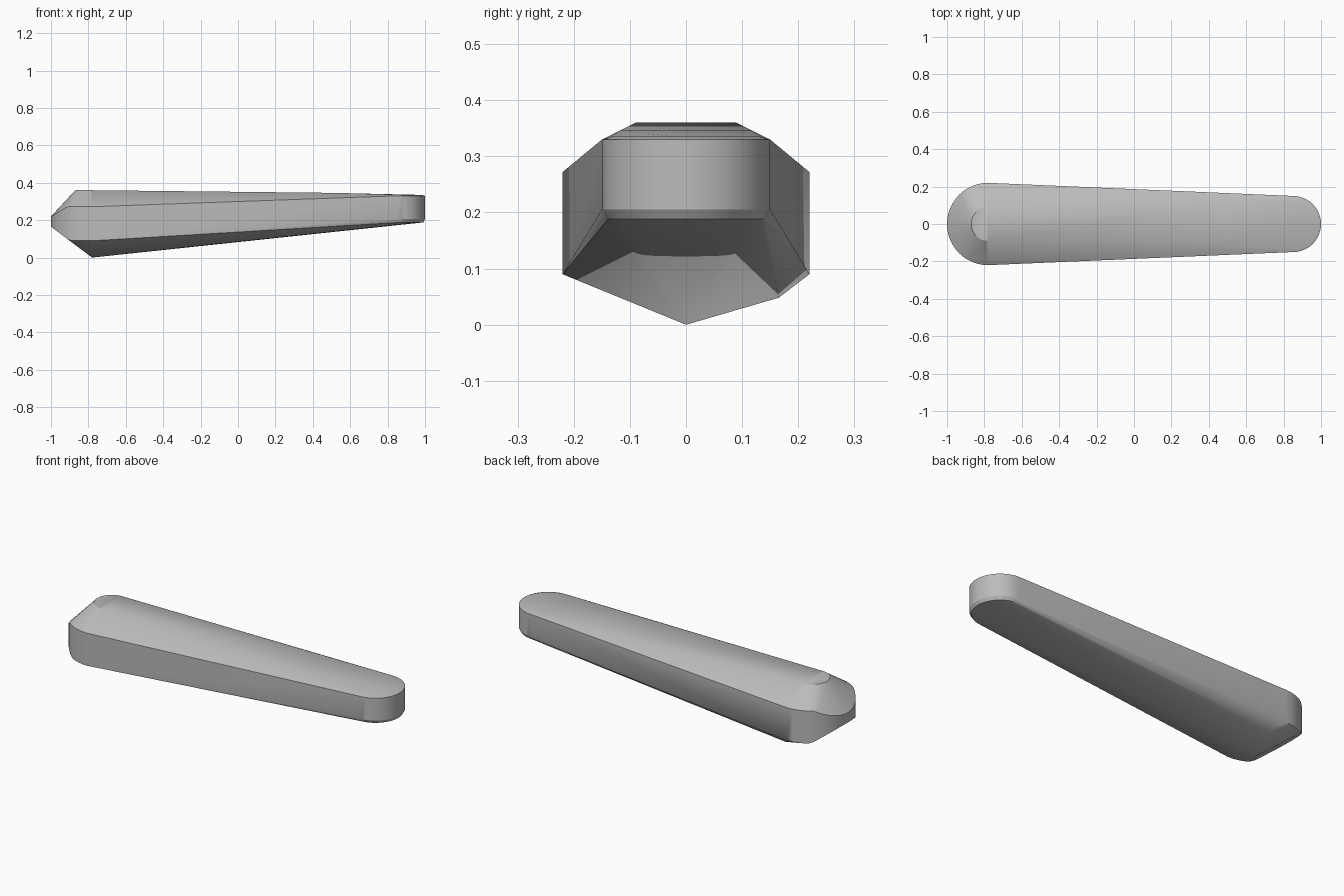
import bpy, bmesh, math

cube = bpy.data.objects.get("Cube")
if cube:
    bpy.data.objects.remove(cube, do_unlink=True)

grey = bpy.data.materials.new("plain_grey")
grey.use_nodes = True
colour = (0.5, 0.5, 0.5, 1)
grey.diffuse_color = colour
grey.node_tree.nodes["Principled BSDF"].inputs["Base Color"].default_value = colour

BLUNT_X, TIP_X = -0.78, 0.85
STEPS = 24


def arc(centre, radius, facing, height):
    """Half circle facing -x or +x, with its height given by a rule on x."""
    points = []
    for i in range(STEPS + 1):
        a = math.pi * (i / STEPS - 0.5)
        x = centre + facing * radius * math.cos(a)
        points.append((x, radius * math.sin(a), height(x)))
    return points


# Upper and lower rims of the side wall, dipping together at the blunt end
points = arc(BLUNT_X, 0.22, -1, lambda x: min(0.272, 0.22 + 0.6 * (x + 1)))
points += arc(BLUNT_X, 0.22, -1, lambda x: max(0.09, 0.165 - 0.75 * (x + 1)))
points += arc(TIP_X, 0.15, 1, lambda x: 0.33)
points += arc(TIP_X, 0.15, 1, lambda x: 0.205)

# Rounded top panel, sloping down to the narrow end
points += arc(BLUNT_X, 0.09, -1, lambda x: 0.36)
points += [(0.5, y, 0.346) for y in (-0.118, 0.118)]
points += arc(TIP_X, 0.135, 1, lambda x: 0.335)

# Underside: narrow end edge, keel point and the fuller back shoulder
points += arc(TIP_X, 0.14, 1, lambda x: 0.188)
points += [(BLUNT_X, 0, 0), (-0.73, 0.165, 0.048)]

# Skin the sections into one faceted body
bm = bmesh.new()
for p in points:
    bm.verts.new(p)
hull = bmesh.ops.convex_hull(bm, input=bm.verts[:])
loose = [v for v in bm.verts if not v.link_faces]
bmesh.ops.delete(bm, geom=loose, context="VERTS")
bmesh.ops.dissolve_limit(bm, angle_limit=math.radians(0.5),
                         verts=bm.verts[:], edges=bm.edges[:])
bmesh.ops.recalc_face_normals(bm, faces=bm.faces[:])

mesh = bpy.data.meshes.new("tapered_bar")
bm.to_mesh(mesh)
bm.free()
mesh.materials.append(grey)
bar = bpy.data.objects.new("tapered_bar", mesh)
bpy.context.collection.objects.link(bar)
bpy.context.view_layer.objects.active = bar
bar.select_set(True)
bpy.ops.object.shade_smooth_by_angle(angle=math.radians(30))
